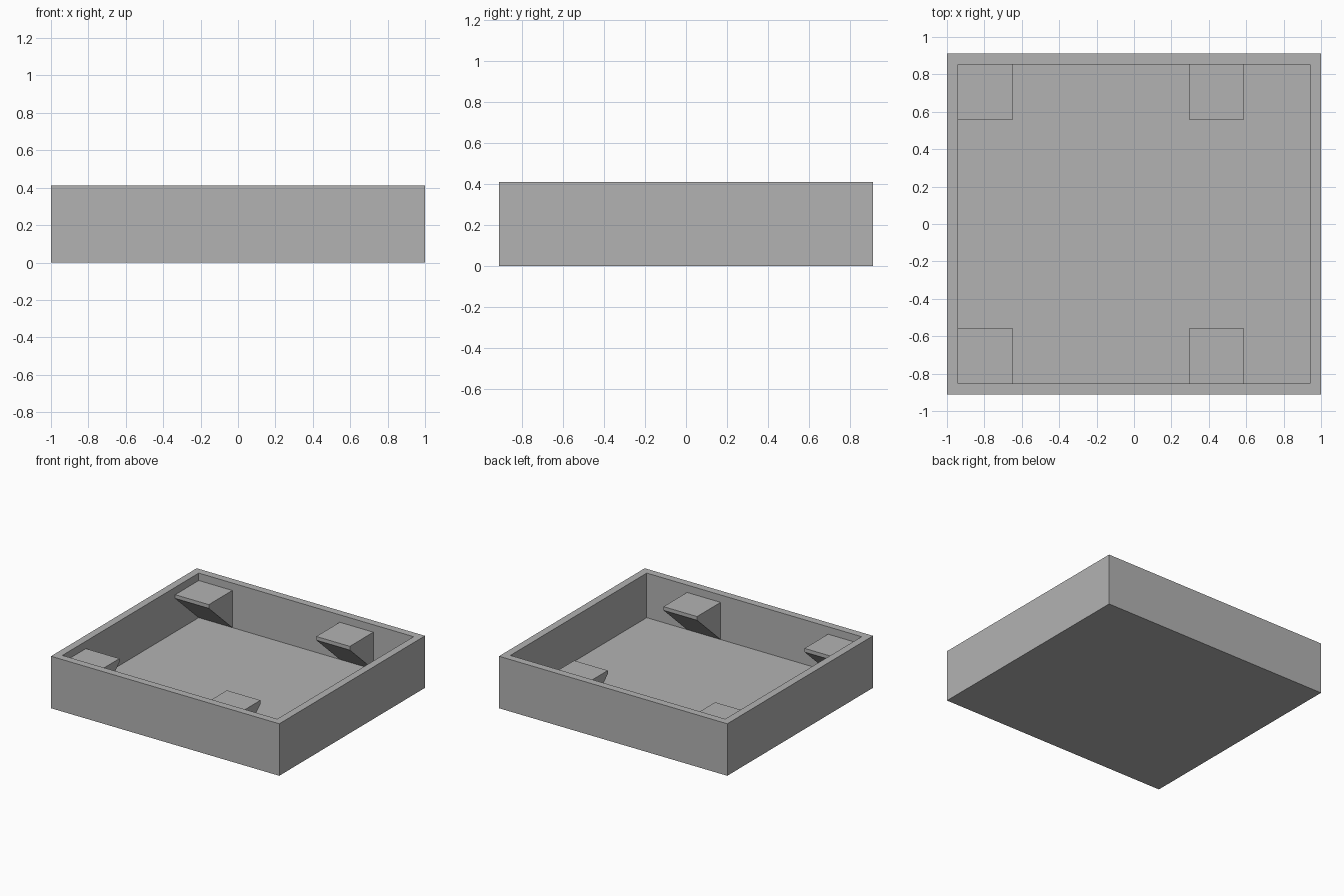
import bpy
import bmesh

default = bpy.data.objects.get("Cube")
if default:
    bpy.data.objects.remove(default, do_unlink=True)

U = 2 / 34                                   # one wall thickness
WIDTH, DEPTH, HEIGHT = 34 * U, 31 * U, 7 * U

grey = bpy.data.materials.new("plain grey")
grey.use_nodes = True
colour = (0.45, 0.45, 0.45, 1)
grey.diffuse_color = colour
grey.node_tree.nodes["Principled BSDF"].inputs["Base Color"].default_value = colour


def add_object(name, bm):
    bmesh.ops.recalc_face_normals(bm, faces=bm.faces[:])
    mesh = bpy.data.meshes.new(name)
    bm.to_mesh(mesh)
    bm.free()
    mesh.materials.append(grey)
    obj = bpy.data.objects.new(name, mesh)
    bpy.context.collection.objects.link(obj)
    return obj


# Open tray: a box whose top is inset to a rim and sunk to the floor
bm = bmesh.new()
bmesh.ops.create_cube(bm, size=1)
for v in bm.verts:
    v.co = (v.co.x * WIDTH, v.co.y * DEPTH, (v.co.z + 0.5) * HEIGHT)
top = max(bm.faces, key=lambda f: f.calc_center_median().z)
bmesh.ops.inset_region(bm, faces=[top], thickness=U, use_even_offset=True)
sunk = bmesh.ops.extrude_discrete_faces(bm, faces=[top])["faces"][0]
bmesh.ops.translate(bm, verts=sunk.verts[:], vec=(0, 0, U - HEIGHT))
add_object("tray", bm)


# Support wedge: a side profile with a thin lip, swept along x
def add_support(name, x, side):
    wall = DEPTH / 2 - U
    profile = [(wall, U), (wall, 6 * U), (wall - 5 * U, 6 * U), (wall - 5 * U, 5.5 * U)]
    bm = bmesh.new()
    face = bm.faces.new([bm.verts.new((x, side * y, z)) for y, z in profile])
    swept = bmesh.ops.extrude_face_region(bm, geom=[face])["geom"]
    moved = [g for g in swept if isinstance(g, bmesh.types.BMVert)]
    bmesh.ops.translate(bm, verts=moved, vec=(5 * U, 0, 0))
    add_object(name, bm)


for end, side in (("front", -1), ("back", 1)):
    add_support(end + "_right_support", -16 * U, side)
    add_support(end + "_left_support", 5 * U, side)
